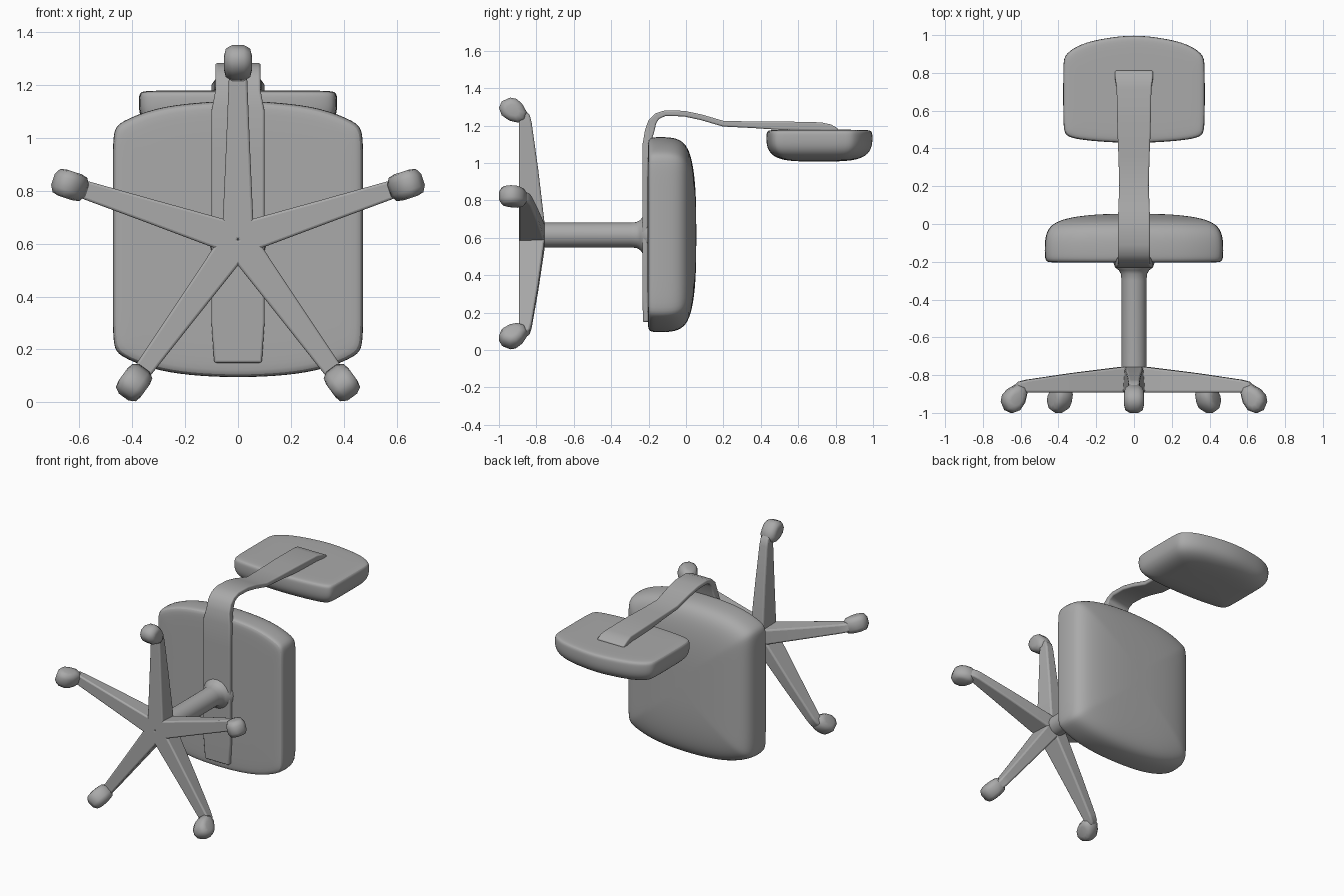
import bpy, bmesh, math
from mathutils import Vector

if "Cube" in bpy.data.objects:
    bpy.data.objects.remove(bpy.data.objects["Cube"], do_unlink=True)

grey = bpy.data.materials.new("mid grey")
grey.use_nodes = True
grey.diffuse_color = (0.4, 0.4, 0.4, 1)
grey.node_tree.nodes["Principled BSDF"].inputs["Base Color"].default_value = (0.4, 0.4, 0.4, 1)

HUB_Z = 0.615


def loft(name, rings, bevel=0.0, subsurf=0, angle=40):
    """Skin a stack of equal-length point rings, cap both ends, smooth it."""
    bm = bmesh.new()
    loops = [[bm.verts.new(p) for p in ring] for ring in rings]
    n = len(loops[0])
    for a, b in zip(loops, loops[1:]):
        for i in range(n):
            j = (i + 1) % n
            bm.faces.new((a[i], a[j], b[j], b[i]))
    bm.faces.new(loops[0])
    bm.faces.new(loops[-1])
    bmesh.ops.recalc_face_normals(bm, faces=bm.faces)
    mesh = bpy.data.meshes.new(name)
    bm.to_mesh(mesh)
    bm.free()
    obj = bpy.data.objects.new(name, mesh)
    bpy.context.collection.objects.link(obj)
    mesh.materials.append(grey)
    if bevel:
        mod = obj.modifiers.new("soft edges", 'BEVEL')
        mod.width, mod.segments = bevel, 3
        mod.angle_limit = math.radians(35)
    if subsurf:
        mod = obj.modifiers.new("smooth", 'SUBSURF')
        mod.levels = mod.render_levels = subsurf
    bpy.ops.object.select_all(action='DESELECT')
    obj.select_set(True)
    bpy.context.view_layer.objects.active = obj
    bpy.ops.object.shade_smooth_by_angle(angle=math.radians(angle))
    return obj


def cushion(name, half, centre, layers, place):
    """Padded panel: half outline mirrored in x, shrunk by an inset per layer."""
    outline = half + [(-x, v) for x, v in reversed(half) if x > 0]
    hx = max(x for x, v in half)
    hv = max(abs(v - centre) for x, v in half)
    rings = []
    for depth, inset in layers:
        sx, sv = 1 - inset / hx, 1 - inset / hv
        rings.append([place(x * sx, centre + (v - centre) * sv, depth) for x, v in outline])
    return loft(name, rings, subsurf=2, angle=60)


# Seat cushion, lying on its edge with the sitting side towards +y
seat_half = [(0, 0.093), (0.18, 0.10), (0.33, 0.125), (0.45, 0.175), (0.473, 0.21), (0.473, 0.35),
             (0.473, 0.62), (0.473, 0.90), (0.473, 1.025), (0.45, 1.06), (0.31, 1.115), (0.16, 1.133), (0, 1.142)]
cushion("seat", seat_half, 0.615,
        [(-0.205, 0.30), (-0.205, 0.04), (-0.20, 0.006), (-0.17, 0), (-0.07, 0), (-0.01, 0.025),
         (0.025, 0.09), (0.045, 0.20), (0.053, 0.32), (0.055, 0.42)],
        lambda x, v, d: (x, d, v))

# Backrest cushion, leaning side facing down
back_half = [(0, 0.428), (0.15, 0.433), (0.30, 0.447), (0.36, 0.465), (0.375, 0.50), (0.375, 0.68),
             (0.375, 0.85), (0.368, 0.90), (0.28, 0.957), (0.15, 0.985), (0, 1.003)]
cushion("backrest", back_half, 0.71,
        [(1.178, 0.18), (1.178, 0.03), (1.172, 0.004), (1.15, 0), (1.09, 0), (1.045, 0.025),
         (1.018, 0.08), (1.009, 0.16), (1.008, 0.25)],
        lambda x, v, d: (x, v, d))

# Support bar: runs under the seat, bends round its rear and along the backrest
# each station: y, z, half width, thickness
bar = [(-0.215, 0.15, 0.09, 0.03), (-0.218, 0.30, 0.10, 0.03), (-0.218, 0.95, 0.10, 0.03),
       (-0.212, 1.10, 0.10, 0.04), (-0.195, 1.17, 0.086, 0.05), (-0.18, 1.22, 0.085, 0.045),
       (-0.155, 1.25, 0.085, 0.035), (-0.11, 1.267, 0.085, 0.03), (-0.01, 1.264, 0.085, 0.03),
       (0.08, 1.245, 0.083, 0.03), (0.20, 1.21, 0.078, 0.03), (0.35, 1.205, 0.082, 0.035),
       (0.50, 1.20, 0.088, 0.045), (0.72, 1.195, 0.092, 0.045), (0.77, 1.187, 0.10, 0.04),
       (0.81, 1.172, 0.10, 0.025)]
rings = []
for i, (y, z, w, t) in enumerate(bar):
    p, q = bar[max(i - 1, 0)], bar[min(i + 1, len(bar) - 1)]
    along = Vector((0, q[0] - p[0], q[1] - p[1])).normalized()
    out = Vector((0, -along.z, along.y)) * t / 2
    c = Vector((0, y, z))
    side = Vector((w, 0, 0))
    rings.append([c - side - out, c + side - out, c + side + out, c - side + out])
loft("support_bar", rings, bevel=0.008, angle=50)

# Column with a flared collar at the seat
SIDES = 32
rings = []
for y, r in [(-0.86, 0.066), (-0.30, 0.066), (-0.265, 0.069), (-0.245, 0.08), (-0.23, 0.10), (-0.20, 0.11)]:
    rings.append([(r * math.cos(a), y, HUB_Z + r * math.sin(a))
                  for a in (2 * math.pi * k / SIDES for k in range(SIDES))])
loft("column", rings, angle=50)


def radial(angle, r, side, y):
    """Point at distance r along an arm, shifted sideways, at height y."""
    c, s = math.cos(angle), math.sin(angle)
    return (r * c - side * s, y, HUB_Z + r * s + side * c)


# Five tapered arms, each with a rounded caster at the tip
caster_profile = [(0.60, -0.895), (0.612, -0.945), (0.64, -0.985), (0.68, -1.0), (0.715, -0.985),
                  (0.735, -0.94), (0.728, -0.905), (0.70, -0.875), (0.655, -0.85), (0.615, -0.86)]
for k in range(5):
    a = math.radians(90 + 72 * k)
    stations = [(0.0, 0.060, -0.755), (0.08, 0.058, -0.758), (0.35, 0.046, -0.79),
                (0.60, 0.036, -0.825), (0.64, 0.034, -0.835), (0.675, 0.028, -0.868)]
    rings = [[radial(a, r, -w, -0.892), radial(a, r, w, -0.892),
              radial(a, r, w * 0.82, top), radial(a, r, -w * 0.82, top)] for r, w, top in stations]
    loft("base_arm_%d" % (k + 1), rings, bevel=0.01, angle=50)

    mid_r, mid_y = 0.668, -0.93
    rings = []
    for side, scale in [(-0.052, 0.45), (-0.046, 0.8), (-0.022, 1.0), (0.022, 1.0), (0.046, 0.8), (0.052, 0.45)]:
        rings.append([radial(a, mid_r + (r - mid_r) * scale, side, mid_y + (y - mid_y) * scale)
                      for r, y in caster_profile])
    loft("caster_%d" % (k + 1), rings, angle=60)
